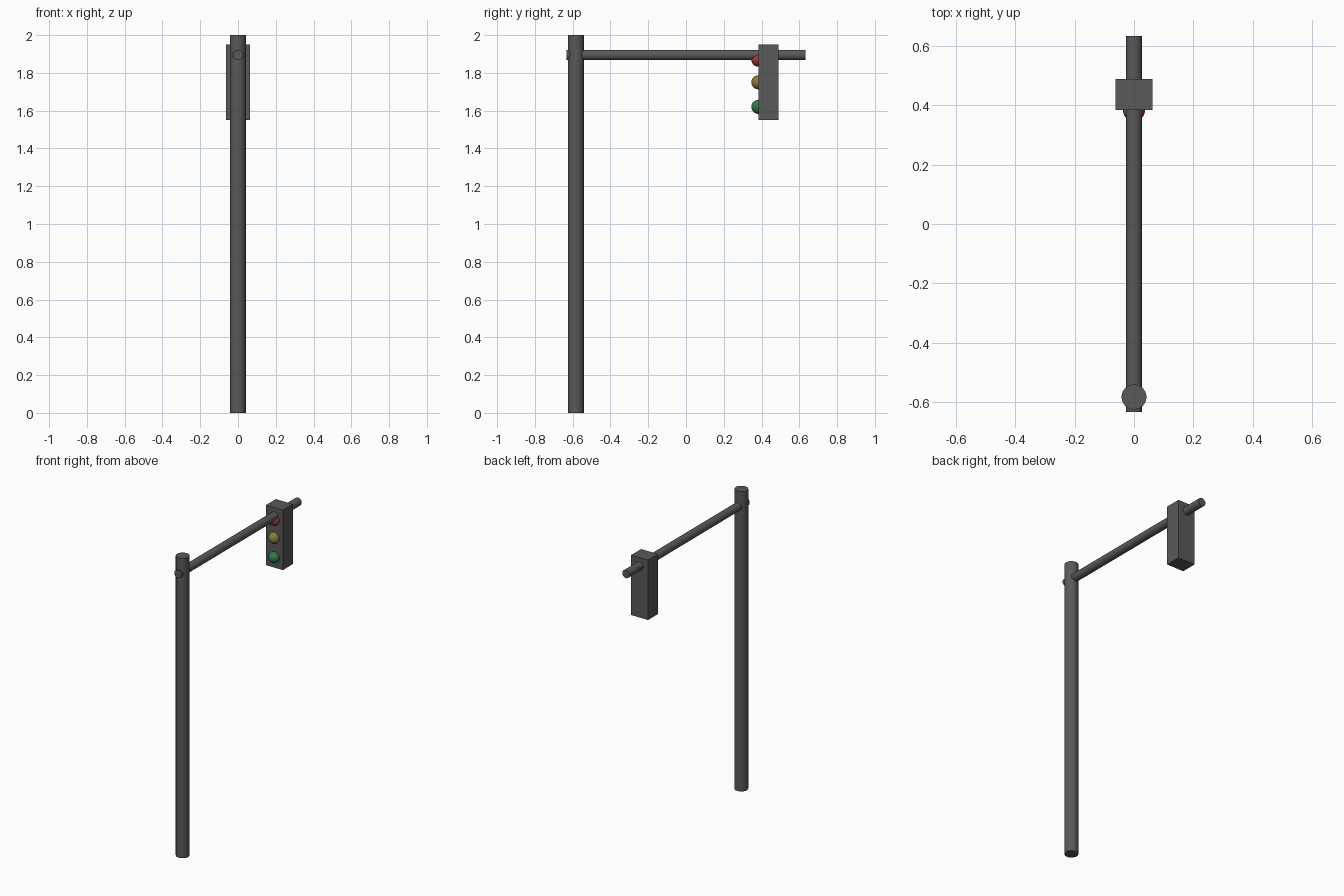
import bpy
from math import radians

cube = bpy.data.objects.get("Cube")
if cube:
    bpy.data.objects.remove(cube, do_unlink=True)


def material(name, rgb):
    mat = bpy.data.materials.new(name)
    mat.use_nodes = True
    mat.diffuse_color = (*rgb, 1)
    mat.node_tree.nodes["Principled BSDF"].inputs["Base Color"].default_value = (*rgb, 1)
    return mat


def finish(name, mat, smooth=True):
    ob = bpy.context.object
    ob.name = name
    ob.data.materials.append(mat)
    if smooth:
        bpy.ops.object.shade_smooth_by_angle(angle=radians(40))
    return ob


grey = material("dark grey", (0.1, 0.1, 0.1))
lamps = {
    "green": (1.62, material("green", (0.03, 0.19, 0.07))),
    "yellow": (1.75, material("amber", (0.25, 0.19, 0.05))),
    "red": (1.87, material("red", (0.35, 0.04, 0.04))),
}

# Upright pole
bpy.ops.mesh.primitive_cylinder_add(vertices=32, radius=0.042, depth=2,
                                    location=(0, -0.583, 1))
finish("pole", grey)

# Horizontal arm passing through the pole and the signal housing
bpy.ops.mesh.primitive_cylinder_add(vertices=32, radius=0.027, depth=1.266,
                                    location=(0, 0, 1.895),
                                    rotation=(radians(90), 0, 0))
finish("arm", grey)

# Signal housing
bpy.ops.mesh.primitive_cube_add(size=1, location=(0, 0.436, 1.75))
bpy.context.object.scale = (0.125, 0.105, 0.4)
bpy.ops.object.transform_apply(location=False, rotation=False)
finish("signal_housing", grey, smooth=False)

# Lamps set halfway into the housing front
for name, (z, mat) in lamps.items():
    bpy.ops.mesh.primitive_uv_sphere_add(segments=32, ring_count=16, radius=0.037,
                                         location=(0, 0.383, z))
    finish(name + "_lamp", mat)
